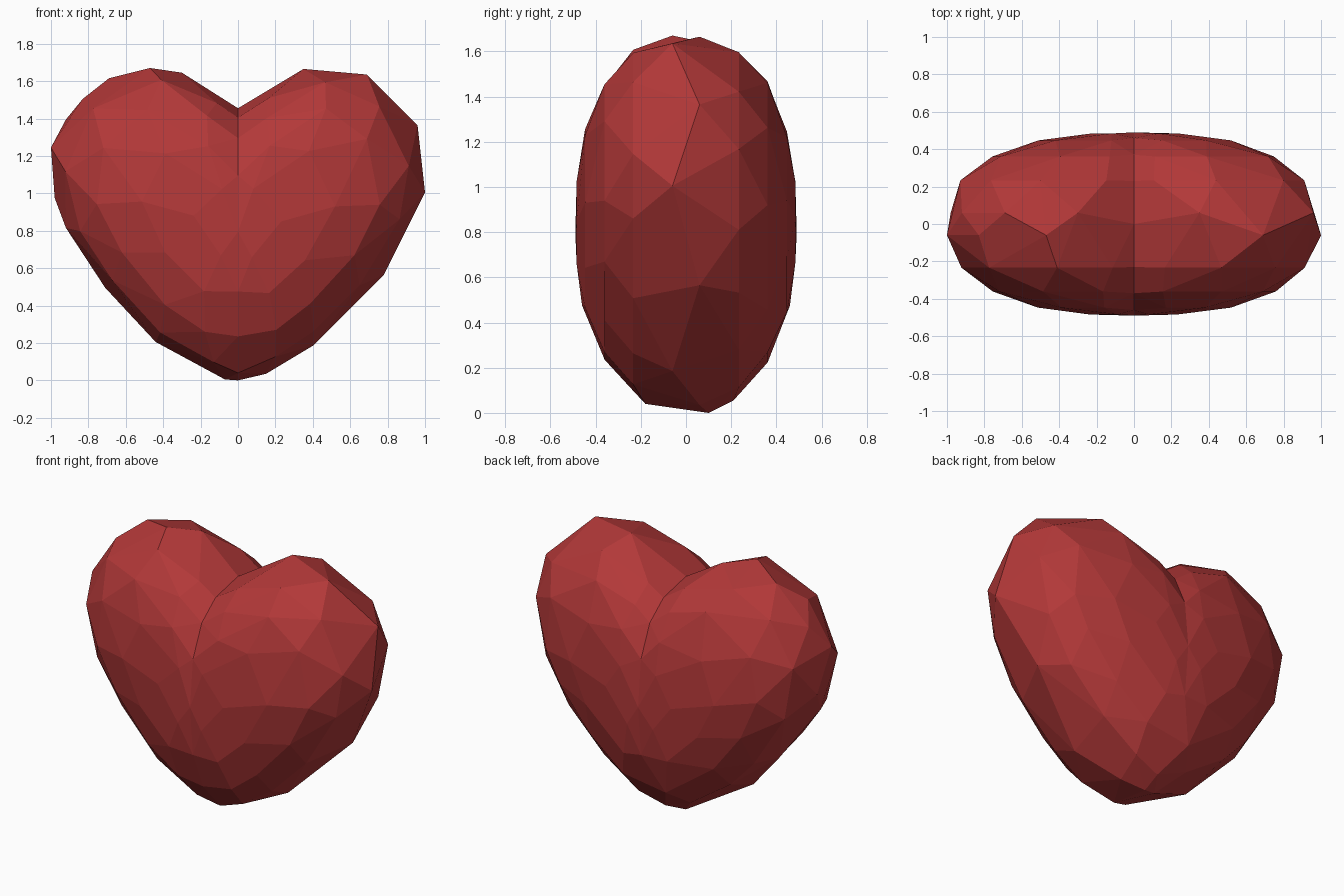
import bpy, bmesh, math, random
from mathutils import Vector

if "Cube" in bpy.data.objects:
    bpy.data.objects.remove(bpy.data.objects["Cube"])

random.seed(4)
CZ, DEPTH, P = 0.83, 0.49, 2.45

# Half outlines (x, z) from bottom tip to the notch
RIGHT = [(0, 0.01), (0.15, 0.04), (0.40, 0.19), (0.78, 0.57), (1.0, 1.01),
         (0.96, 1.37), (0.69, 1.64), (0.35, 1.67), (0, 1.46)]
LEFT = [(0, 0.01), (-0.07, 0.01), (-0.44, 0.21), (-0.71, 0.50), (-0.92, 0.82),
        (-0.98, 0.98), (-1.0, 1.25), (-0.92, 1.40), (-0.83, 1.51),
        (-0.69, 1.62), (-0.47, 1.675), (-0.30, 1.65), (0, 1.46)]

# Shared middle section (y, z), where the two lobes meet
MIDDLE = [(-0.18, 0.045), (0.10, 0.005), (0.21, 0.06), (0, 1.46)]
for s in (-1, 1):
    MIDDLE += [(s * y, z) for y, z in ((0.36, 0.24), (0.46, 0.48), (0.49, 0.80),
                                       (0.46, 1.10), (0.37, 1.30), (0.23, 1.41))]


def along(outline, t):
    """Point at fraction t of the outline length."""
    pts = [Vector(p) for p in outline]
    lens = [(b - a).length for a, b in zip(pts, pts[1:])]
    d = t * sum(lens)
    for a, b, l in zip(pts, pts[1:], lens):
        if d <= l:
            return a.lerp(b, d / l)
        d -= l
    return pts[-1]


def lobe_points(outline):
    pts = [Vector((0, y, z)) for y, z in MIDDLE]
    # Rim of the lobe
    for i, (x, z) in enumerate(outline[1:-1]):
        y = 0.1 if z < 0.02 else 0.06 * (-1) ** i
        pts.append(Vector((x, y, z)))
    # Rings stepping in towards the front and back
    for side in (-1, 1):
        for k, (s, n) in enumerate(((0.93, 8), (0.77, 7), (0.52, 5), (0.24, 3))):
            for i in range(n):
                t = (i + 0.5 + random.uniform(-0.18, 0.18)) / n
                p = along(outline, t)
                y = side * DEPTH * (1 - s ** P) ** (1 / P)
                pts.append(Vector((p.x * s, y, CZ + (p.y - CZ) * s)))
    return pts


# Each lobe is a convex faceted shell, open where it meets the other
bm = bmesh.new()
for outline in (LEFT, RIGHT):
    half = bmesh.new()
    for p in lobe_points(outline):
        half.verts.new(p)
    bmesh.ops.convex_hull(half, input=half.verts[:])
    loose = [v for v in half.verts if not v.link_faces]
    bmesh.ops.delete(half, geom=loose, context='VERTS')
    caps = [f for f in half.faces if all(abs(v.co.x) < 1e-4 for v in f.verts)]
    bmesh.ops.delete(half, geom=caps, context='FACES')
    tmp = bpy.data.meshes.new("lobe_tmp")
    half.to_mesh(tmp)
    half.free()
    bm.from_mesh(tmp)
    bpy.data.meshes.remove(tmp)

bmesh.ops.remove_doubles(bm, verts=bm.verts[:], dist=0.001)
bmesh.ops.dissolve_limit(bm, angle_limit=math.radians(4), verts=bm.verts[:],
                         edges=bm.edges[:])
bmesh.ops.recalc_face_normals(bm, faces=bm.faces[:])
low = min(v.co.z for v in bm.verts)
bmesh.ops.translate(bm, verts=bm.verts[:], vec=(0, 0, -low))

mesh = bpy.data.meshes.new("heart")
bm.to_mesh(mesh)
bm.free()
heart = bpy.data.objects.new("heart", mesh)
bpy.context.collection.objects.link(heart)

# Red surface
red = bpy.data.materials.new("red")
red.diffuse_color = (0.45, 0.04, 0.04, 1)
red.use_nodes = True
red.node_tree.nodes["Principled BSDF"].inputs["Base Color"].default_value = red.diffuse_color
mesh.materials.append(red)
